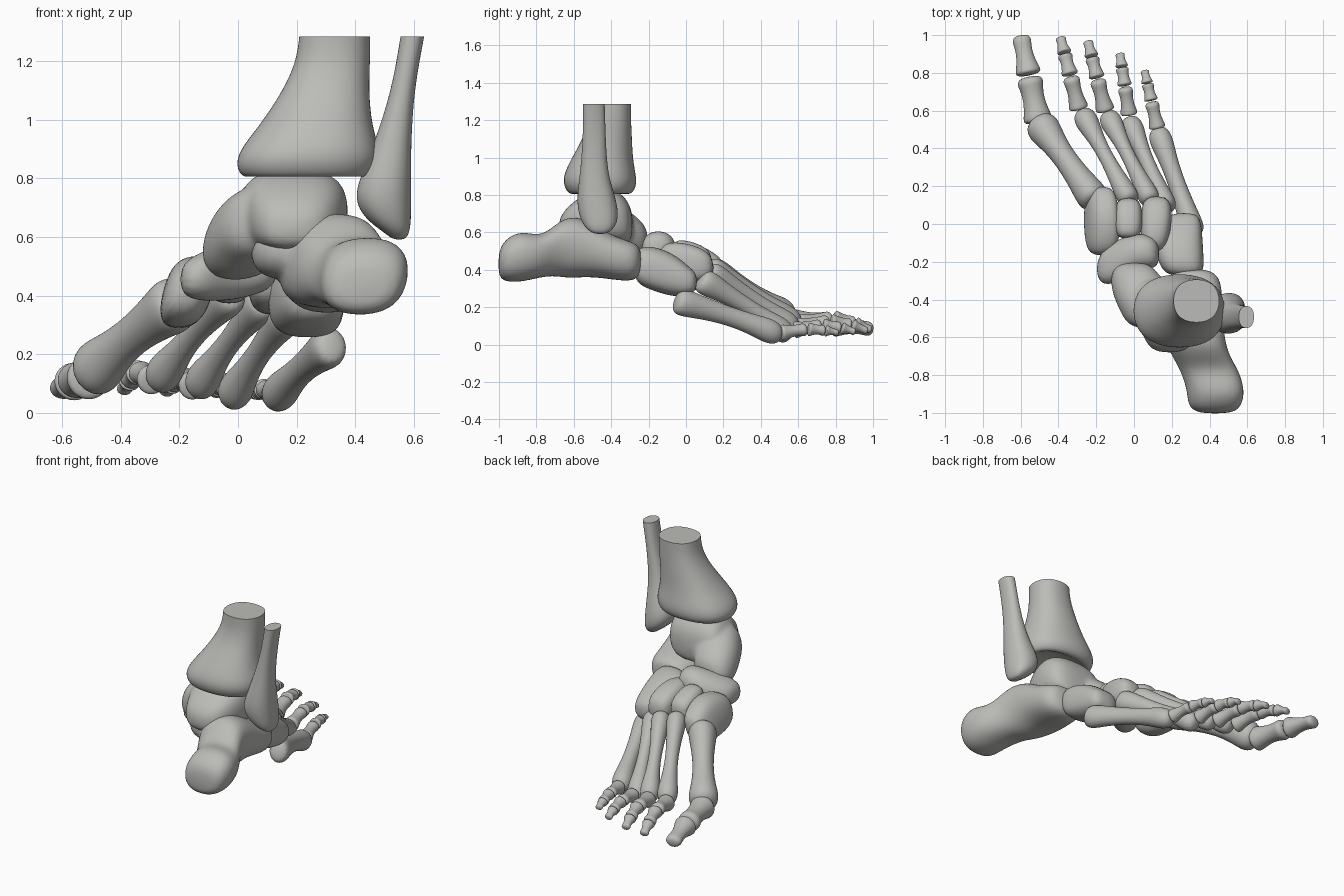
import bpy
import bmesh
from math import cos, sin, pi, copysign
from mathutils import Vector

cube = bpy.data.objects.get("Cube")
if cube:
    bpy.data.objects.remove(cube, do_unlink=True)

# One colour for every bone
bone_grey = bpy.data.materials.new("bone_grey")
bone_grey.use_nodes = True
colour = (.5, .5, .48, 1)
bone_grey.diffuse_color = colour
shader = next(n for n in bone_grey.node_tree.nodes if n.type == 'BSDF_PRINCIPLED')
shader.inputs["Base Color"].default_value = colour
shader.inputs["Roughness"].default_value = .7

X, Y, Z = Vector((1, 0, 0)), Vector((0, 1, 0)), Vector((0, 0, 1))
SIDES = 14
SWELL = 1.035  # makes up for the shrinking of subdivision


def soft(value, square):
    """Push a cosine or sine towards a rounded square."""
    return copysign(abs(value) ** (2 / square), value)


def slab(axis, rows, square=2.3, lean=0.0):
    """Rings across an axis; a row is its position and the bounds of the other two axes."""
    rings = []
    for at, low_u, high_u, low_v, high_v in rows:
        mid_u, mid_v = (low_u + high_u) / 2, (low_v + high_v) / 2
        if axis == 'x':
            centre, u, v = Vector((at, mid_u, mid_v)), Y, Z
        elif axis == 'y':
            centre, u, v = Vector((mid_u, at, mid_v)), X, Z
        else:
            centre, u, v = Vector((mid_u, mid_v, at)), X, Y
        half_v = (high_v - low_v) / 2
        rings.append((centre, u * (high_u - low_u) / 2, (v + u * lean) * half_v, square))
    return rings


def shaft(start, end, start_radius, end_radius, waist=.6, bow=0.0, base_tall=1.0, tall=1.0):
    """Rings of a long bone: two knobs joined by a narrower, slightly bowed middle."""
    start, end = Vector(start), Vector(end)
    along = (end - start).normalized()
    side = along.cross(Z).normalized()
    up = side.cross(along)
    profile = ((0, .72), (.07, 1), (.22, (1 + waist) / 2), (.5, waist),
               (.74, (1 + waist * 2) / 3), (.9, 1), (1, .62))
    rings = []
    for t, factor in profile:
        radius = factor * (start_radius + (end_radius - start_radius) * t)
        height = radius * (base_tall + (tall - base_tall) * t)
        centre = start.lerp(end, t) + up * bow * sin(pi * t)
        rings.append((centre, side * radius, up * height, 2))
    return rings


def build(name, *lofts, cut_first=False):
    """Skin the rings; several lofts in one bone are fused into one surface."""
    bm = bmesh.new()
    crease = bm.edges.layers.float.new("crease_edge")
    for rings in lofts:
        loops = []
        for centre, u, v, square in rings:
            angles = [2 * pi * i / SIDES for i in range(SIDES)]
            loops.append([bm.verts.new(centre + SWELL * (u * soft(cos(a), square)
                                                         + v * soft(sin(a), square)))
                          for a in angles])
        for lower, upper in zip(loops, loops[1:]):
            for i in range(SIDES):
                j = (i + 1) % SIDES
                bm.faces.new((lower[i], lower[j], upper[j], upper[i]))
        first_cap = bm.faces.new(loops[0])
        bm.faces.new(loops[-1])
        if cut_first:
            for edge in first_cap.edges:
                edge[crease] = 1
                edge.smooth = False
    bmesh.ops.recalc_face_normals(bm, faces=bm.faces)
    for face in bm.faces:
        face.smooth = True
    mesh = bpy.data.meshes.new(name)
    bm.to_mesh(mesh)
    bm.free()
    mesh.materials.append(bone_grey)
    obj = bpy.data.objects.new(name, mesh)
    bpy.context.collection.objects.link(obj)
    subdivision = obj.modifiers.new("rounding", 'SUBSURF')
    subdivision.levels = subdivision.render_levels = 2
    if len(lofts) > 1:
        fuse = obj.modifiers.new("fuse", 'REMESH')
        fuse.mode = 'VOXEL'
        fuse.voxel_size = .012
        fuse.use_smooth_shade = True
        blend = obj.modifiers.new("blend", 'SMOOTH')
        blend.factor = .5
        blend.iterations = 8


# Lower leg, cut flat at the top; the shin is hollowed below to sit on the ankle
shin = slab('z', [
    (1.285, .21, .45, -.52, -.295), (1.2, .2, .45, -.52, -.295),
    (1.1, .155, .445, -.55, -.29), (.98, .075, .455, -.62, -.285),
    (.89, .0, .485, -.66, -.265), (.83, -.005, .475, -.645, -.27),
    (.79, .03, .44, -.61, -.31), (.845, .1, .38, -.55, -.36)])
build("shin_bone", shin, cut_first=True)
build("outer_leg_bone", slab('z', [
    (1.285, .555, .635, -.55, -.435), (1.1, .525, .6, -.55, -.43),
    (.92, .465, .59, -.565, -.42), (.81, .42, .59, -.58, -.385),
    (.73, .395, .59, -.58, -.365), (.66, .435, .59, -.56, -.365),
    (.615, .5, .585, -.53, -.39), (.59, .53, .57, -.49, -.43)]), cut_first=True)

# Heel bone with its inner shelf
heel = slab('y', [
    (-1.005, .34, .52, .36, .5), (-.965, .285, .57, .335, .565),
    (-.88, .285, .585, .335, .61), (-.78, .25, .555, .36, .575),
    (-.71, .21, .51, .37, .63), (-.63, .17, .48, .355, .69),
    (-.52, .13, .47, .365, .665), (-.4, .16, .465, .35, .58),
    (-.29, .18, .46, .335, .55), (-.235, .21, .4, .37, .52)], square=2.4, lean=.12)
shelf = slab('y', [
    (-.64, .12, .24, .52, .6), (-.58, .05, .28, .46, .64),
    (-.46, .04, .28, .45, .62), (-.38, .1, .24, .49, .58)])
build("heel_bone", heel, shelf)

# Ankle bone: domed body and a sloping head pointing inwards and forwards
dome = slab('y', [
    (-.685, .1, .27, .57, .68), (-.6, .05, .34, .55, .77),
    (-.48, .01, .375, .54, .835), (-.36, .0, .375, .54, .83),
    (-.28, .02, .31, .54, .73)], square=2.8)
head = slab('y', [
    (-.56, -.02, .2, .56, .76), (-.46, -.07, .2, .52, .785),
    (-.37, -.11, .2, .465, .755), (-.27, -.125, .13, .445, .69),
    (-.2, -.08, .08, .49, .62)], lean=.2)
build("ankle_bone", dome, head)

# Midfoot bones
build("boat_bone", slab('x', [
    (-.2, -.3, -.18, .4, .51), (-.12, -.335, -.1, .38, .55),
    (-.01, -.24, -.05, .385, .6), (.08, -.24, -.055, .41, .61),
    (.135, -.22, -.1, .44, .57)]))
midfoot = {
    "outer_block_bone": (0, [
        (-.28, .18, .36, .34, .5), (-.21, .13, .37, .3, .535),
        (-.07, .09, .36, .255, .49), (.01, .14, .355, .26, .42),
        (.06, .2, .33, .29, .38)]),
    "inner_wedge_bone": (.25, [
        (-.17, -.23, -.12, .36, .48), (-.08, -.255, -.08, .3, .53),
        (.06, -.255, -.09, .29, .54), (.15, -.25, -.1, .29, .49),
        (.2, -.22, -.13, .34, .45)]),
    "middle_wedge_bone": (0, [
        (-.08, -.08, .02, .42, .54), (-.03, -.105, .045, .38, .565),
        (.08, -.105, .045, .37, .535), (.14, -.08, .02, .39, .49)]),
    "outer_wedge_bone": (0, [
        (-.15, .05, .15, .4, .52), (-.07, .035, .19, .35, .555),
        (.07, .035, .205, .33, .525), (.15, .06, .18, .35, .47)]),
}
for name, (lean, rows) in midfoot.items():
    build(name, slab('y', rows, square=2.7, lean=lean))

# Long foot bones, from the big toe outwards: base, head, both radii, waist
long_bones = [
    ((-.195, .11, .385), (-.515, .555, .12), .088, .097, .62),
    ((-.015, .11, .415), (-.28, .6, .1), .062, .068, .54),
    ((.095, .11, .39), (-.145, .59, .075), .06, .065, .54),
    ((.18, .07, .35), (-.03, .56, .04), .062, .065, .56),
    ((.325, -.06, .235), (.12, .51, .045), .064, .066, .66),
]
for number, (base, tip, base_radius, tip_radius, waist) in enumerate(long_bones, 1):
    build(f"long_foot_bone_{number}",
          shaft(base, tip, base_radius, tip_radius, waist,
                bow=.014, base_tall=1.2, tall=1.05))

# Toes: base, tip, both radii and arch; each toe is split into separate joints
toes = [
    ((-.505, .535, .12), (-.6, 1.0, .08), .08, .066, .01),
    ((-.29, .605, .11), (-.39, .99, .075), .055, .037, .045),
    ((-.15, .595, .09), (-.245, .97, .07), .053, .036, .04),
    ((-.025, .575, .075), (-.075, .905, .065), .048, .033, .03),
    ((.125, .505, .06), (.055, .815, .06), .047, .03, .02),
]
for number, (base, tip, base_radius, tip_radius, arch) in enumerate(toes, 1):
    base, tip = Vector(base), Vector(tip)
    spans = [(0, .53), (.545, 1)] if number == 1 else [(0, .46), (.475, .77), (.775, 1)]
    for joint, span in enumerate(spans, 1):
        ends = [base.lerp(tip, t) + Z * arch * sin(pi * t) for t in span]
        radii = [base_radius + (tip_radius - base_radius) * t for t in span]
        last = span[1] == 1
        if last:  # end joints are flatter and narrow towards the tip
            radii[1] *= .75
        build(f"toe_{number}_joint_{joint}",
              shaft(*ends, *radii, waist=.72, bow=.004, tall=.75 if last else .9))
